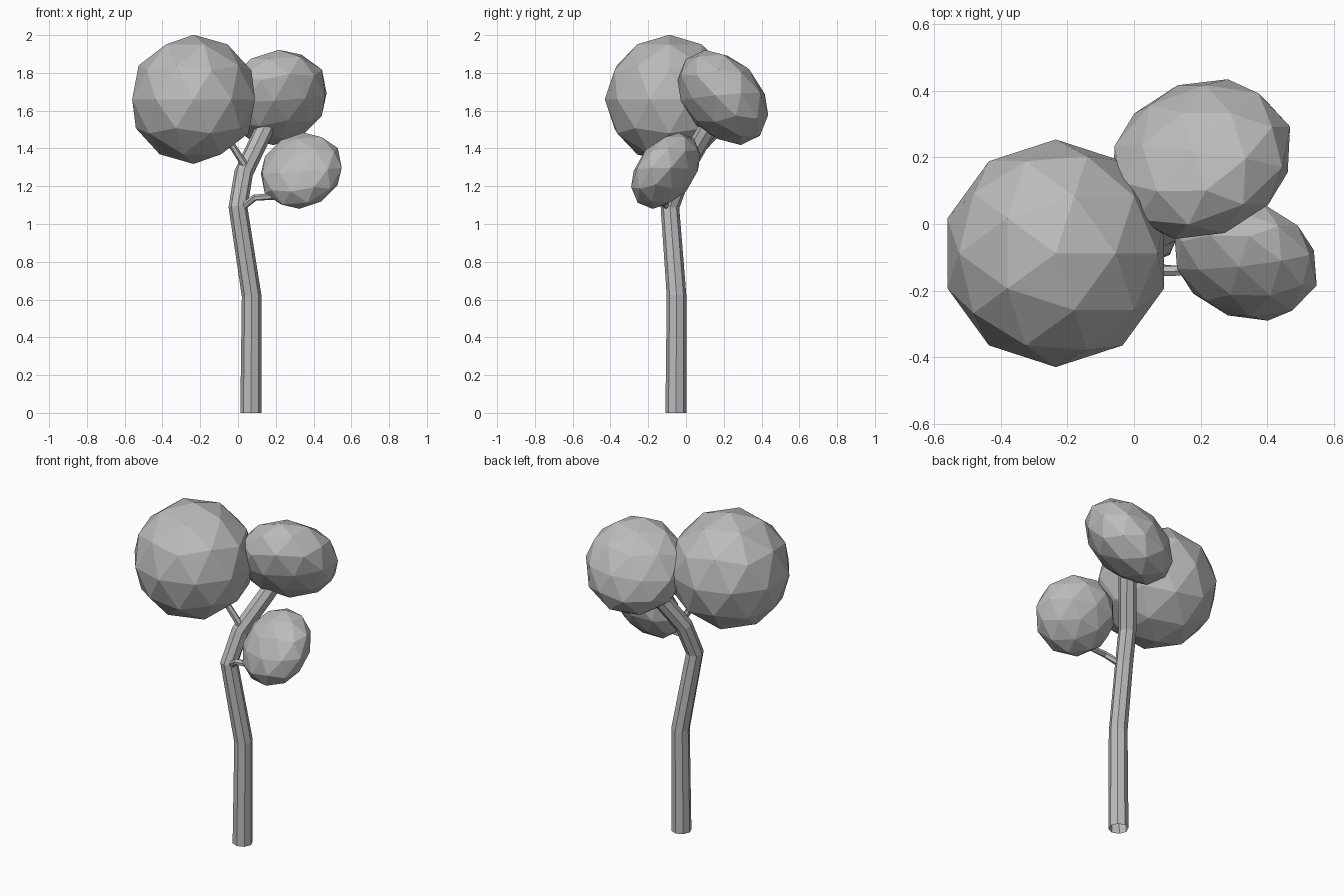
import bpy, bmesh, math
from mathutils import Vector

cube = bpy.data.objects.get("Cube")
if cube:
    bpy.data.objects.remove(cube, do_unlink=True)

grey = bpy.data.materials.new("plain_grey")
grey.use_nodes = True
grey.diffuse_color = (0.5, 0.5, 0.5, 1)
grey.node_tree.nodes["Principled BSDF"].inputs["Base Color"].default_value = (0.5, 0.5, 0.5, 1)


def finish(bm, name):
    mesh = bpy.data.meshes.new(name)
    bm.to_mesh(mesh)
    bm.free()
    mesh.materials.append(grey)
    obj = bpy.data.objects.new(name, mesh)
    bpy.context.collection.objects.link(obj)
    return obj


def limb(name, points, radii, sides):
    """Open faceted tube with mitred joints along a path."""
    bm = bmesh.new()
    pts = [Vector(p) for p in points]
    rings = []
    for i, (p, r) in enumerate(zip(pts, radii)):
        before = (p - pts[i - 1]).normalized() if i else Vector()
        after = (pts[i + 1] - p).normalized() if i < len(pts) - 1 else Vector()
        tangent = (before + after).normalized()
        turn = Vector((0, 0, 1)).rotation_difference(tangent)
        ring = []
        for k in range(sides):
            a = math.tau * k / sides
            ring.append(bm.verts.new(p + turn @ Vector((r * math.cos(a), r * math.sin(a), 0))))
        rings.append(ring)
    for low, high in zip(rings, rings[1:]):
        for k in range(sides):
            n = (k + 1) % sides
            bm.faces.new((low[k], low[n], high[n], high[k]))
    return finish(bm, name)


def foliage(name, centre, radius, thickness, axis):
    """Faceted ball, flattened along the given axis."""
    bm = bmesh.new()
    bmesh.ops.create_icosphere(bm, subdivisions=2, radius=1)
    obj = finish(bm, name)
    obj.location = centre
    obj.scale = (radius, radius, thickness)
    obj.rotation_mode = 'QUATERNION'
    obj.rotation_quaternion = Vector((0, 0, 1)).rotation_difference(Vector(axis))
    return obj


# Trunk and side branches
limb("trunk",
     [(0.068, -0.053, 0), (0.072, -0.05, 0.62), (0, -0.085, 1.09),
      (0.03, -0.02, 1.27), (0.13, 0.1, 1.48), (0.17, 0.15, 1.57)],
     [0.056, 0.052, 0.05, 0.05, 0.05, 0.048], 8)
limb("upper_branch", [(0.05, -0.03, 1.29), (-0.04, -0.055, 1.43), (-0.13, -0.07, 1.53)],
     [0.02, 0.018, 0.016], 6)
limb("lower_branch", [(0.01, -0.09, 1.08), (0.09, -0.14, 1.14), (0.2, -0.14, 1.145)],
     [0.02, 0.018, 0.016], 6)

# Foliage clumps
foliage("large_foliage", (-0.235, -0.088, 1.66), 0.342, 0.342, (0, 0, 1))
foliage("rear_foliage", (0.202, 0.195, 1.67), 0.285, 0.195, (-0.31, 0.71, 0.63))
foliage("small_foliage", (0.335, -0.107, 1.282), 0.228, 0.143, (-0.31, -0.74, 0.59))
